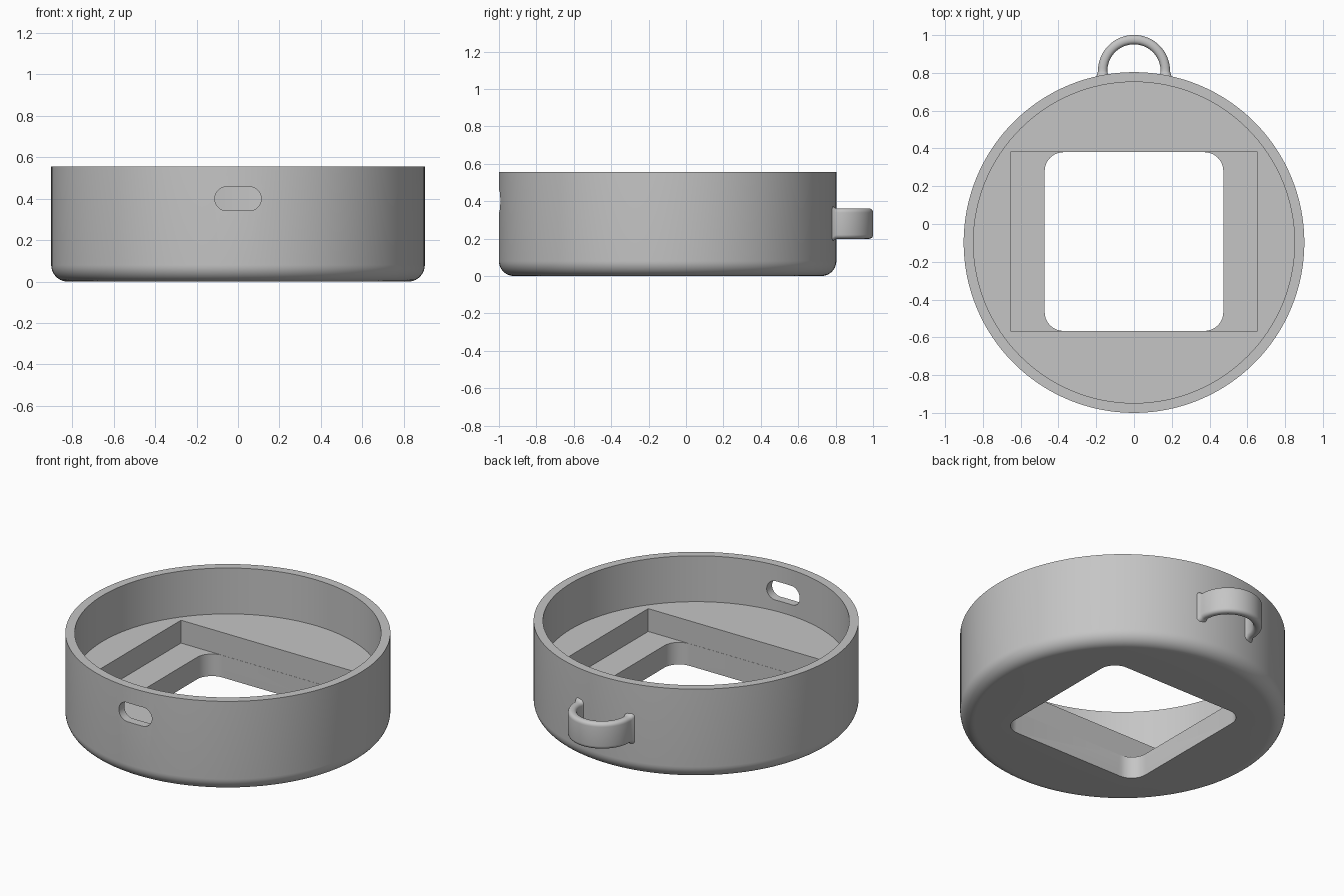
import bpy
import bmesh
from math import cos, sin, pi
from mathutils import Vector, Matrix

if "Cube" in bpy.data.objects:
    bpy.data.objects.remove(bpy.data.objects["Cube"])

CY = -0.098        # centre of the case in y
R, R_IN = 0.902, 0.85
H, FLOOR, LEDGE = 0.556, 0.275, 0.135

grey = bpy.data.materials.new("plain_grey")
grey.use_nodes = True
grey.diffuse_color = (0.56, 0.56, 0.56, 1)
grey.node_tree.nodes["Principled BSDF"].inputs["Base Color"].default_value = (0.56, 0.56, 0.56, 1)


def make_object(name, bm):
    bmesh.ops.recalc_face_normals(bm, faces=bm.faces)
    mesh = bpy.data.meshes.new(name)
    bm.to_mesh(mesh)
    bm.free()
    mesh.materials.append(grey)
    obj = bpy.data.objects.new(name, mesh)
    bpy.context.collection.objects.link(obj)
    return obj


def activate(obj):
    bpy.ops.object.select_all(action='DESELECT')
    obj.select_set(True)
    bpy.context.view_layer.objects.active = obj


def rounded_rect(hx, hy, r, steps=10):
    """Outline of a rectangle with rounded corners, counter-clockwise."""
    points = []
    for i, (sx, sy) in enumerate([(1, 1), (-1, 1), (-1, -1), (1, -1)]):
        for k in range(steps + 1):
            a = pi / 2 * (i + k / steps)
            points.append((sx * (hx - r) + r * cos(a), sy * (hy - r) + r * sin(a)))
    return points


def prism(name, outline, low, high, matrix):
    """Extrude an outline between two levels, then place it."""
    bm = bmesh.new()
    face = bm.faces.new([bm.verts.new((x, y, low)) for x, y in outline])
    top = bmesh.ops.extrude_face_region(bm, geom=[face])["geom"]
    bmesh.ops.translate(bm, vec=(0, 0, high - low),
                        verts=[v for v in top if isinstance(v, bmesh.types.BMVert)])
    bmesh.ops.remove_doubles(bm, verts=bm.verts, dist=1e-5)
    bm.transform(matrix)
    return make_object(name, bm)


# Round case: a turned profile with a rounded lower edge
fillet = 0.08
profile = [(0, 0)]
for k in range(11):
    a = pi / 2 * k / 10
    profile.append((R - fillet + fillet * sin(a), fillet - fillet * cos(a)))
profile += [(R, H), (R_IN, H), (R_IN, FLOOR), (0, FLOOR)]
bm = bmesh.new()
verts = [bm.verts.new((r, 0, z)) for r, z in profile]
edges = [bm.edges.new(pair) for pair in zip(verts, verts[1:])]
bmesh.ops.spin(bm, geom=verts + edges, cent=(0, 0, 0), axis=(0, 0, 1),
               angle=2 * pi, steps=128, use_duplicate=False)
bmesh.ops.remove_doubles(bm, verts=bm.verts, dist=1e-4)
bm.transform(Matrix.Translation((0, CY, 0)))
case = make_object("round_case", bm)

# Cutters: square opening, stepped pocket and front slot
place = Matrix.Translation((0, CY + 0.005, 0))
hx, hy = 0.653, 0.473
cutters = [
    prism("opening_cutter", rounded_rect(0.473, hy, 0.1), -0.2, 0.2, place),
    prism("pocket_cutter", [(hx, hy + 0.001), (-hx, hy + 0.001), (-hx, -hy - 0.001), (hx, -hy - 0.001)],
          LEDGE, 0.4, place),
    prism("slot_cutter", rounded_rect(0.112, 0.058, 0.0579), 0.7, 1.2,
          Matrix.Translation((0, 0, 0.4)) @ Matrix.Rotation(pi / 2, 4, 'X')),
]
activate(case)
for cutter in cutters:
    cutter.hide_render = True
    mod = case.modifiers.new(cutter.name, 'BOOLEAN')
    mod.operation = 'DIFFERENCE'
    mod.solver = 'EXACT'
    mod.object = cutter
    bpy.ops.object.modifier_apply(modifier=mod.name)
for cutter in cutters:
    bpy.data.objects.remove(cutter)

# Hanging loop: a rounded band swept round an arch, flaring into the wall
LOOP_R, LOOP_Y, LOOP_Z = 0.166, 0.81, 0.28
stations = []      # centre, outward direction, flare
legs = [(0.765, 0.022), (0.785, 0.012), (0.797, 0.003)]
for y, flare in legs:
    stations.append((Vector((LOOP_R, y, LOOP_Z)), Vector((1, 0, 0)), flare))
for k in range(33):
    a = pi * k / 32
    out = Vector((cos(a), sin(a), 0))
    stations.append((Vector((0, LOOP_Y, LOOP_Z)) + out * LOOP_R, out, 0))
for y, flare in reversed(legs):
    stations.append((Vector((-LOOP_R, y, LOOP_Z)), Vector((-1, 0, 0)), flare))
bm = bmesh.new()
rings = []
for centre, out, flare in stations:
    section = rounded_rect(0.025 + flare * 0.6, 0.081 + flare, 0.022, 5)
    rings.append([bm.verts.new(centre + out * u + Vector((0, 0, v))) for u, v in section])
for a, b in zip(rings, rings[1:]):
    for i in range(len(a)):
        j = (i + 1) % len(a)
        bm.faces.new((a[i], a[j], b[j], b[i]))
bm.faces.new(rings[0])
bm.faces.new(rings[-1])
loop = make_object("hanging_loop", bm)

# Smooth curved walls, keep crisp rims
for obj in (case, loop):
    activate(obj)
    bpy.ops.object.shade_smooth_by_angle(angle=pi / 6)
